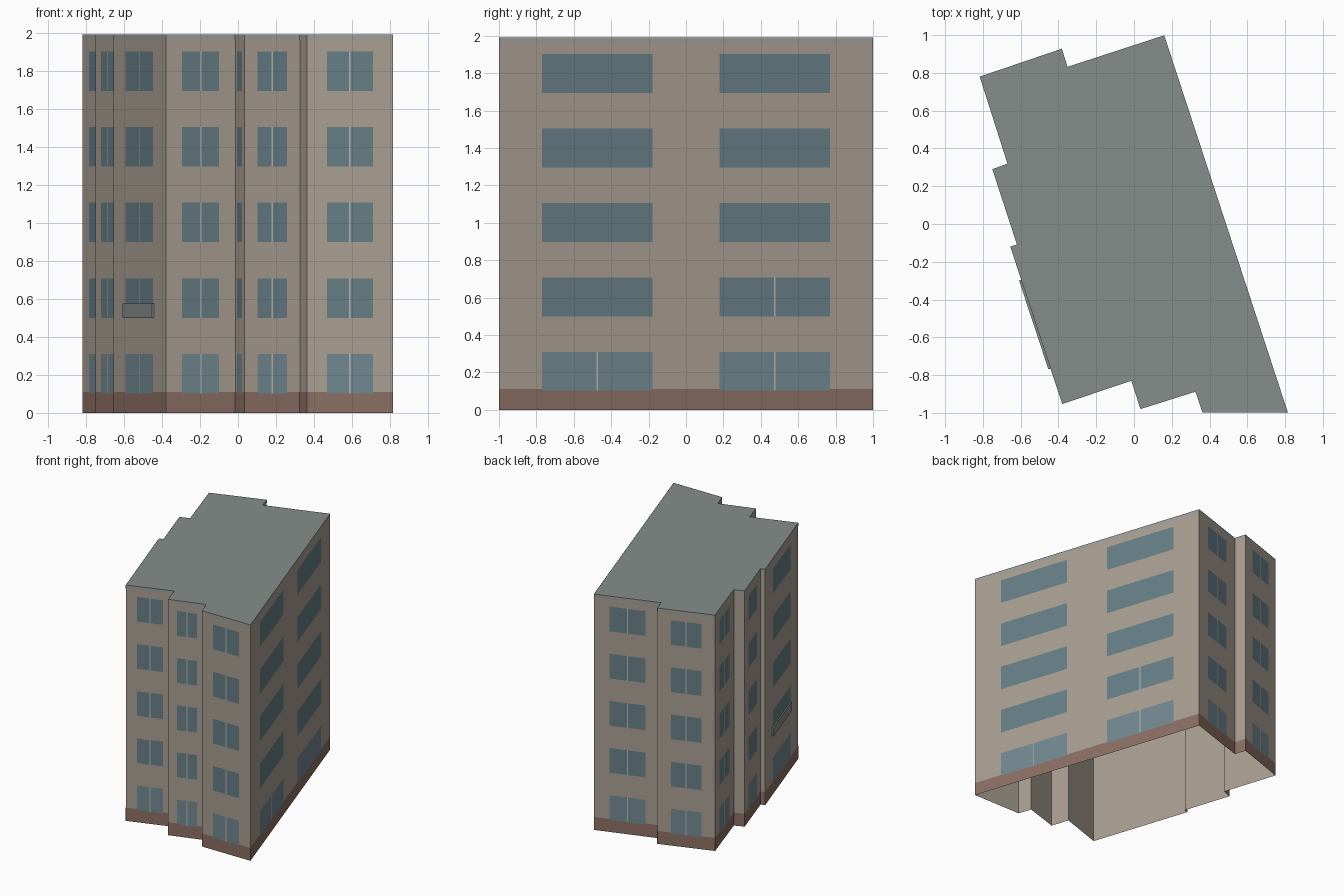
import bpy
from mathutils import Vector

if "Cube" in bpy.data.objects:
    bpy.data.objects.remove(bpy.data.objects["Cube"])

H = 1.99          # wall height
STEP = 0.398      # storey height

# Footprint, counter-clockwise seen from above
FOOT = [Vector(p) for p in [
    (-0.817, 0.78), (-0.67, 0.32), (-0.75, 0.29), (-0.62, -0.108),
    (-0.655, -0.12), (-0.38, -0.953), (-0.014, -0.83), (0.034, -0.98),
    (0.325, -0.888), (0.363, -0.999), (0.815, -0.999), (0.16, 0.999),
    (-0.352, 0.832), (-0.382, 0.928)]]
N = len(FOOT)


def material(name, rgb):
    m = bpy.data.materials.new(name)
    m.diffuse_color = (*rgb, 1)
    m.use_nodes = True
    m.node_tree.nodes["Principled BSDF"].inputs["Base Color"].default_value = m.diffuse_color
    return m


def build(name, faces, mat):
    verts, polys = [], []
    for f in faces:
        polys.append(range(len(verts), len(verts) + len(f)))
        verts += f
    me = bpy.data.meshes.new(name)
    me.from_pydata(verts, [], [list(p) for p in polys])
    me.materials.append(mat)
    ob = bpy.data.objects.new(name, me)
    bpy.context.collection.objects.link(ob)
    return ob


def point(i, u, z, off):
    """Point on wall i at fraction u along it, pushed outward by off."""
    p, q = FOOT[i], FOOT[(i + 1) % N]
    d = (q - p).normalized()
    xy = p.lerp(q, u) + Vector((d.y, -d.x)) * off
    return (xy.x, xy.y, z)


def panel(i, u0, u1, z0, z1, off=0.0):
    return [point(i, u0, z0, off), point(i, u1, z0, off),
            point(i, u1, z1, off), point(i, u0, z1, off)]


wall = material("wall_beige", (0.40, 0.345, 0.29))
brick = material("plinth_brown", (0.26, 0.16, 0.125))
grey = material("roof_grey", (0.24, 0.27, 0.26))
trim = material("trim_grey", (0.34, 0.35, 0.33))
glass = material("glass", (0.135, 0.21, 0.24))
glass_low = material("ground_glass", (0.17, 0.25, 0.285))
frame = material("frame_pale", (0.48, 0.49, 0.47))

# Shell: walls open underneath, flat roof
build("walls", [panel(i, 0, 1, 0, H) for i in range(N)], wall)
build("roof", [[(p.x, p.y, H) for p in FOOT]], grey)

# Bands around the foot and the top
build("plinth", [panel(i, 0, 1, 0, 0.11, 0.001) for i in range(N)], brick)
build("roof_trim", [panel(i, 0, 1, 1.962, H, 0.001) for i in range(N)], trim)

# Windows: one centred per windowed wall, two wide ones on the long right wall
LONG = 10
bays = [(i, 0.235, 0.765) for i in (0, 2, 4, 5, 6, 7, 9, 11, 13)]
bays += [(LONG, 0.115, 0.41), (LONG, 0.59, 0.885)]
upper, ground, mullions = [], [], []
for i, u0, u1 in bays:
    length = (FOOT[(i + 1) % N] - FOOT[i]).length
    for floor in range(5):
        z0 = 0.102 + STEP * floor
        z1 = z0 + 0.208
        (upper if floor else ground).append(panel(i, u0, u1, z0, z1, 0.002))
        # the long wall has mullions only on some lower windows
        if i == LONG and not (floor == 0 or (floor == 1 and u0 > 0.5)):
            continue
        if i == 6:
            continue
        mid, half = (u0 + u1) / 2, 0.004 / length
        mullions.append(panel(i, mid - half, mid + half, z0, z1, 0.003))
build("upper_windows", upper, glass)
build("ground_windows", ground, glass_low)
build("window_mullions", mullions, frame)

# Shallow guard in front of one first-floor window on the left side
a, b, z0, z1, d = 0.21, 0.775, 0.50, 0.575, 0.012
inner, outer = panel(4, a, b, z0, z1), panel(4, a, b, z0, z1, d)
sides = [[inner[k], inner[(k + 1) % 4], outer[(k + 1) % 4], outer[k]]
         for k in range(4)]
build("balcony_guard", [outer] + sides, grey)
